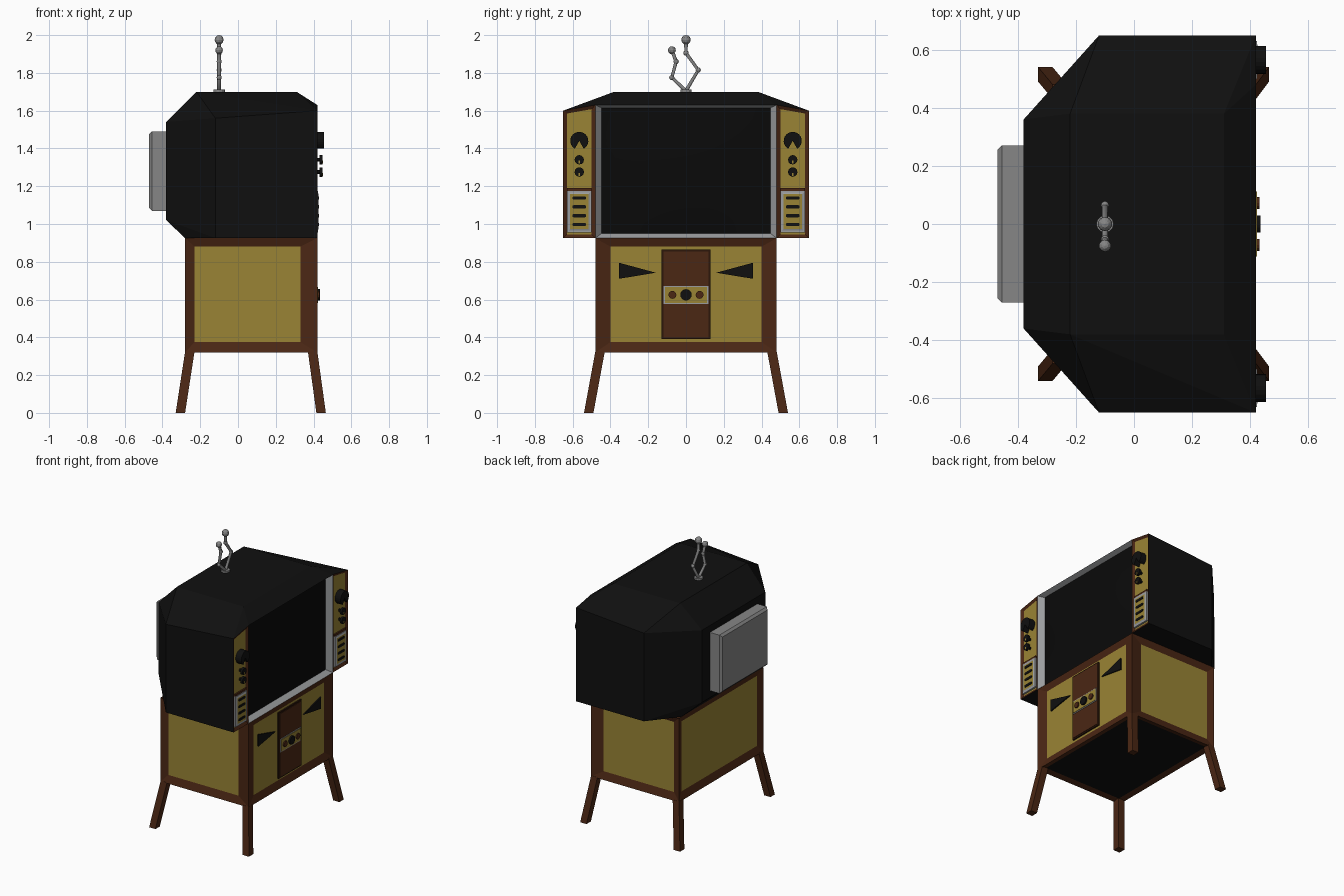
import bpy, bmesh
from math import sin, cos, pi, radians
from mathutils import Vector

cube = bpy.data.objects.get("Cube")
if cube:
    bpy.data.objects.remove(cube, do_unlink=True)


def material(name, *rgb):
    m = bpy.data.materials.new(name)
    m.use_nodes = True
    m.diffuse_color = (*rgb, 1)
    m.node_tree.nodes["Principled BSDF"].inputs["Base Color"].default_value = (*rgb, 1)
    return m


black = material("black", 0.005, 0.005, 0.005)
glass = material("screen black", 0.003, 0.003, 0.003)
ochre = material("ochre", 0.32, 0.23, 0.035)
brown = material("brown", 0.07, 0.02, 0.007)
dark = material("dark brown", 0.025, 0.008, 0.003)
trim = material("light grey", 0.33, 0.34, 0.35)
grey = material("grey", 0.24, 0.24, 0.24)


def finish(name, bm, *mats):
    me = bpy.data.meshes.new(name)
    bm.to_mesh(me)
    bm.free()
    for m in mats:
        me.materials.append(m)
    ob = bpy.data.objects.new(name, me)
    bpy.context.collection.objects.link(ob)
    return ob


# Each side of the model maps (u, v, outward distance) to a point
def front(u, v, d): return Vector((0.42 + d, u, v))
def back(u, v, d): return Vector((-0.28 - d, u, v))
def left(u, v, d): return Vector((u, 0.48 + d, v))
def right(u, v, d): return Vector((u, -0.48 - d, v))
def below(u, v, d): return Vector((u, v, 0.32 - d))
def mirrored(u, v, d): return Vector((0.42 + d, -u, v))


def rect(u0, u1, v0, v1):
    return [(u0, v0), (u1, v0), (u1, v1), (u0, v1)]


def disc(u, v, r, n=16, start=0.0, sweep=360):
    full = sweep == 360
    pts = [(u + r * sin(a), v + r * cos(a)) for a in
           (radians(start + sweep * i / (n if full else n - 1)) for i in range(n))]
    return pts if full else pts + [(u, v)]


def framed(name, side, outer, inner, depth, frame_mat, panel_mat=None):
    """Border sloping in from outer to inner, closed by a sunken panel."""
    bm = bmesh.new()
    a = [bm.verts.new(side(u, v, 0)) for u, v in outer]
    b = [bm.verts.new(side(u, v, -depth)) for u, v in inner]
    for i in range(4):
        j = (i + 1) % 4
        bm.faces.new((a[i], a[j], b[j], b[i]))
    if panel_mat:
        bm.faces.new(b).material_index = 1
    out = side(0, 0, 1) - side(0, 0, 0)
    bm.normal_update()
    for f in bm.faces:
        if f.normal.dot(out) < 0:
            f.normal_flip()
    return finish(name, bm, frame_mat, panel_mat or frame_mat)


def prism(name, side, pts, d0, d1, mat):
    bm = bmesh.new()
    a = [bm.verts.new(side(u, v, d0)) for u, v in pts]
    b = [bm.verts.new(side(u, v, d1)) for u, v in pts]
    bm.faces.new(a)
    bm.faces.new(b)
    for i in range(len(a)):
        j = (i + 1) % len(a)
        bm.faces.new((a[i], a[j], b[j], b[i]))
    bmesh.ops.recalc_face_normals(bm, faces=bm.faces)
    return finish(name, bm, mat)


def hull(name, pts, mat, open_x=None):
    bm = bmesh.new()
    for p in pts:
        bm.verts.new(p)
    bmesh.ops.convex_hull(bm, input=bm.verts)
    bmesh.ops.recalc_face_normals(bm, faces=bm.faces)
    bmesh.ops.dissolve_limit(bm, angle_limit=0.02, verts=bm.verts, edges=bm.edges)
    if open_x is not None:
        gone = [f for f in bm.faces if all(abs(v.co.x - open_x) < 1e-4 for v in f.verts)]
        bmesh.ops.delete(bm, geom=gone, context="FACES")
    return finish(name, bm, mat)


# Faceted shell, open at the front for screen and control panels
half = [(0.42, 0.65, 0.925), (0.42, 0.65, 1.6), (0.42, 0.48, 1.63), (0.31, 0.38, 1.7),
        (-0.22, 0.38, 1.7), (-0.38, 0.36, 1.54), (-0.38, 0.36, 1.02),
        (-0.28, 0.45, 0.925), (-0.12, 0.65, 0.925), (-0.12, 0.65, 1.56)]
hull("shell", half + [(x, -y, z) for x, y, z in half], black, open_x=0.42)

# Back housing with a chamfered outer edge
hull("back_housing", [(x, s * (0.27 - c), z) for s in (-1, 1)
     for x, c in ((-0.37, 0), (-0.455, 0), (-0.47, 0.015))
     for z in (1.07 + c, 1.49 - c)], grey)

# Screen surround and bulging screen
framed("screen_surround", front, rect(-0.48, 0.48, 0.925, 1.63),
       rect(-0.447, 0.447, 0.95, 1.615), 0.035, trim)
bm = bmesh.new()
bmesh.ops.create_grid(bm, x_segments=16, y_segments=12, size=1)
for v in bm.verts:
    p, q = v.co.x, v.co.y
    v.co = front(0.447 * p, 1.2825 + 0.3325 * q, -0.035 + 0.025 * (1 - p * p) * (1 - q * q))
for f in bm.faces:
    f.smooth = True
bm.normal_update()
finish("screen", bm, glass)

# Control panels beside the screen
for side, tag in ((front, "left"), (mirrored, "right")):
    framed(tag + "_control_panel", side,
           [(0.48, 0.925), (0.65, 0.925), (0.65, 1.6), (0.48, 1.63)],
           [(0.5, 0.945), (0.63, 0.945), (0.63, 1.585), (0.5, 1.608)], 0.01, brown, ochre)
    prism(tag + "_panel_divider", side, rect(0.5, 0.63, 1.175, 1.19), -0.01, 0.0, brown)
    prism(tag + "_large_dial", side, disc(0.565, 1.44, 0.048, 18, -150, 300),
          -0.01, 0.035, black)
    for z in (1.34, 1.275):
        prism(tag + "_small_dial_stem", side, disc(0.565, z, 0.01, 8), -0.01, 0.015, black)
        prism(tag + "_small_dial", side, disc(0.565, z, 0.025, 12), 0.012, 0.028, black)
        prism(tag + "_dial_mark", side, rect(0.561, 0.569, z - 0.02, z - 0.004),
              0.028, 0.03, ochre)
    prism(tag + "_grille_base", side, rect(0.5, 0.63, 0.955, 1.175), -0.01, 0.003, trim)
    framed(tag + "_grille", side, rect(0.502, 0.628, 0.957, 1.173),
           rect(0.516, 0.614, 0.973, 1.158), -0.006, trim, ochre)
    for i in range(4):
        z = 0.997 + 0.047 * i
        prism(tag + "_grille_slot", side,
              [(0.565 + (0.028 if u > 0.565 else -0.028) + (u - 0.565), v)
               for u, v in disc(0.565, z, 0.009, 10, 18)], 0.005, 0.01, black)

# Cabinet: four framed sides and the underside
sides = rect(-0.28, 0.42, 0.32, 0.925), rect(-0.23, 0.33, 0.375, 0.88)
ends = rect(-0.48, 0.48, 0.32, 0.925)
framed("cabinet_left", left, *sides, 0.015, brown, ochre)
framed("cabinet_right", right, *sides, 0.015, brown, ochre)
framed("cabinet_front", front, ends, rect(-0.4, 0.4, 0.375, 0.88), 0.015, brown, ochre)
framed("cabinet_back", back, ends, rect(-0.43, 0.43, 0.375, 0.88), 0.015, brown, ochre)
framed("cabinet_underside", below, rect(-0.28, 0.42, -0.48, 0.48),
       rect(-0.24, 0.38, -0.44, 0.44), 0.01, brown, black)

# Cabinet front: door, control strip and wedge vents
prism("door_rim", front, rect(-0.13, 0.13, 0.39, 0.865), -0.015, -0.005, dark)
prism("door", front, rect(-0.12, 0.12, 0.4, 0.855), -0.015, -0.002, brown)
prism("control_strip_rim", front, rect(-0.118, 0.118, 0.577, 0.673), -0.01, 0.001, trim)
prism("control_strip", front, rect(-0.112, 0.112, 0.583, 0.667), -0.01, 0.004, ochre)
prism("centre_knob", front, disc(0, 0.625, 0.03), 0, 0.015, black)
for side, tag in ((front, "left"), (mirrored, "right")):
    prism(tag + "_knob", side, disc(0.072, 0.625, 0.021, 12), 0, 0.012, brown)
    prism(tag + "_vent", side, [(0.355, 0.71), (0.355, 0.795), (0.16, 0.742)],
          -0.015, -0.007, black)

# Splayed legs
for sy, ytag in ((1, "left"), (-1, "right")):
    for top, foot, xtag in ((0.395, 0.44, "front"), (-0.255, -0.305, "back")):
        hull(f"{xtag}_{ytag}_leg",
             [(x + a, sy * (y + b), z) for x, y, z in ((top, 0.455, 0.325), (foot, 0.515, 0))
              for a in (-0.025, 0.025) for b in (-0.025, 0.025)], brown)


# Antenna: foot, two bent rods and ball joints
def ball(name, y, z, r):
    bm = bmesh.new()
    bmesh.ops.create_uvsphere(bm, u_segments=10, v_segments=6, radius=r)
    bmesh.ops.translate(bm, verts=bm.verts, vec=(-0.1, y, z))
    finish(name, bm, grey)


prism("antenna_foot", lambda u, v, d: Vector((u, v, d)), disc(-0.1, 0, 0.03, 12),
      1.69, 1.712, grey)
rods = {"long": [(0, 1.705), (0.065, 1.815), (0, 1.905), (0, 1.975)],
        "short": [(0, 1.705), (-0.075, 1.775), (-0.052, 1.86), (-0.075, 1.92)]}
for tag, pts in rods.items():
    cu = bpy.data.curves.new(tag + "_antenna_rod", "CURVE")
    cu.dimensions = "3D"
    cu.bevel_depth = 0.011
    cu.bevel_resolution = 1
    cu.use_fill_caps = True
    sp = cu.splines.new("POLY")
    sp.points.add(len(pts) - 1)
    for p, (y, z) in zip(sp.points, pts):
        p.co = (-0.1, y, z, 1)
    cu.materials.append(grey)
    bpy.context.collection.objects.link(bpy.data.objects.new(cu.name, cu))
    for y, z in pts[1:-1]:
        ball(tag + "_antenna_joint", y, z, 0.014)
    ball(tag + "_antenna_tip", *pts[-1], 0.025 if tag == "long" else 0.021)
